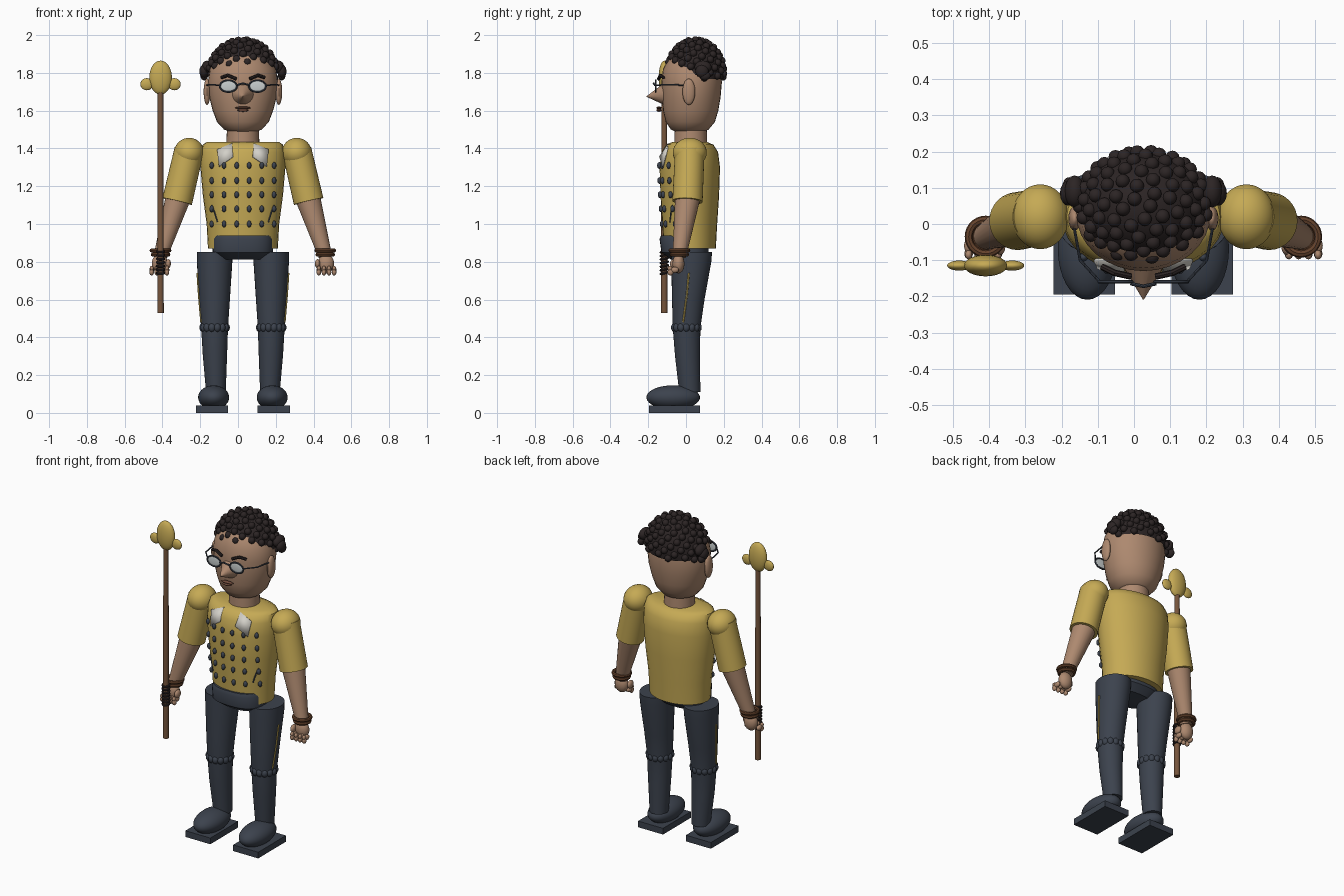
import bpy, bmesh, math
from mathutils import Vector, Matrix

if "Cube" in bpy.data.objects:
    bpy.data.objects.remove(bpy.data.objects["Cube"])

CX = 0.026  # body axis, shifted because of the staff


def material(name, r, g, b):
    m = bpy.data.materials.new(name)
    m.use_nodes = True
    m.diffuse_color = (r, g, b, 1)
    bsdf = m.node_tree.nodes["Principled BSDF"]
    bsdf.inputs["Base Color"].default_value = (r, g, b, 1)
    bsdf.inputs["Roughness"].default_value = 0.7
    return m


GOLD = material("mustard", 0.56, 0.40, 0.09)
SKIN = material("skin", 0.42, 0.25, 0.16)
SLATE = material("slate", 0.045, 0.055, 0.075)
HAIR = material("hair black", 0.025, 0.018, 0.018)
WOOD = material("wood", 0.18, 0.09, 0.045)
LEATHER = material("leather", 0.13, 0.055, 0.025)
WHITE = material("collar white", 0.65, 0.63, 0.58)
LENS = material("lens grey", 0.58, 0.62, 0.62)
LIP = material("lip brown", 0.16, 0.07, 0.045)


def finish(ob, mat):
    ob.data.materials.append(mat)
    bpy.ops.object.select_all(action="DESELECT")
    ob.select_set(True)
    bpy.context.view_layer.objects.active = ob
    if ob.type == "CURVE":
        bpy.ops.object.convert(target="MESH")
    bpy.ops.object.shade_smooth_by_angle(angle=math.radians(40))
    return ob


def build(name, bm, mat):
    bmesh.ops.recalc_face_normals(bm, faces=bm.faces)
    me = bpy.data.meshes.new(name)
    bm.to_mesh(me)
    bm.free()
    ob = bpy.data.objects.new(name, me)
    ob.location.x = CX
    bpy.context.collection.objects.link(ob)
    return finish(ob, mat)


def loft(name, rings, mat, n=2, sides=32):
    """Skin a stack of (x, y, z, rx, ry) rings; n squares the section."""
    bm = bmesh.new()
    loops = []
    for x, y, z, rx, ry in rings:
        loop = []
        for i in range(sides):
            a = math.tau * i / sides
            c, s = math.cos(a), math.sin(a)
            px = math.copysign(abs(c) ** (2 / n), c)
            py = math.copysign(abs(s) ** (2 / n), s)
            loop.append(bm.verts.new((x + rx * px, y + ry * py, z)))
        loops.append(loop)
    for lo, hi in zip(loops, loops[1:]):
        for i in range(sides):
            j = (i + 1) % sides
            bm.faces.new((lo[i], lo[j], hi[j], hi[i]))
    bm.faces.new(loops[0])
    bm.faces.new(loops[-1])
    return build(name, bm, mat)


def balls(name, items, mat, seg=16, keep=None):
    """Ellipsoids from (centre, radii) pairs, merged in one object."""
    bm = bmesh.new()
    for c, r in items:
        m = Matrix.Translation(c) @ Matrix.Diagonal((*r, 1))
        bmesh.ops.create_uvsphere(bm, u_segments=seg, v_segments=seg // 2 + 1, radius=1, matrix=m)
    if keep:
        low = [v for v in bm.verts if not keep(v.co)]
        bmesh.ops.delete(bm, geom=low, context="VERTS")
    return build(name, bm, mat)


def rod(name, p, q, r1, r2, mat, sides=24):
    p, q = Vector(p), Vector(q)
    d = q - p
    bm = bmesh.new()
    m = Matrix.Translation((p + q) / 2) @ d.to_track_quat("Z", "Y").to_matrix().to_4x4()
    bmesh.ops.create_cone(bm, cap_ends=True, segments=sides, radius1=r1, radius2=r2, depth=d.length, matrix=m)
    return build(name, bm, mat)


def wire(name, pts, r, mat, closed=False):
    cu = bpy.data.curves.new(name, "CURVE")
    cu.dimensions = "3D"
    cu.bevel_depth = r
    cu.bevel_resolution = 2
    cu.use_fill_caps = True
    sp = cu.splines.new("POLY")
    sp.points.add(len(pts) - 1)
    for point, co in zip(sp.points, pts):
        point.co = (*co, 1)
    sp.use_cyclic_u = closed
    ob = bpy.data.objects.new(name, cu)
    ob.location.x = CX
    bpy.context.collection.objects.link(ob)
    return finish(ob, mat)


def circle(c, u, v, n=28):
    c, u, v = Vector(c), Vector(u), Vector(v)
    return [c + u * math.cos(math.tau * i / n) + v * math.sin(math.tau * i / n) for i in range(n)]


# Torso: rings of (z, rx, ry) about y = 0.02
TORSO = [(0.87, .185, .138), (1.0, .192, .145), (1.15, .212, .155), (1.3, .225, .16),
         (1.38, .222, .15), (1.42, .212, .125), (1.435, .19, .09)]


def torso_y(x, z):
    for (z0, a0, b0), (z1, a1, b1) in zip(TORSO, TORSO[1:]):
        if z <= z1:
            t = (z - z0) / (z1 - z0)
            rx, ry = a0 + t * (a1 - a0), b0 + t * (b1 - b0)
            return 0.02 - ry * math.sqrt(max(0, 1 - (x / rx) ** 2))


loft("torso", [(0, .02, *t) for t in TORSO], GOLD)
loft("pelvis", [(0, 0, .812, .11, .08), (0, -.005, .85, .16, .125),
                (0, -.01, .92, .16, .13), (0, -.01, .94, .15, .122)], SLATE, n=2.6)
studs = [(x, z) for z in (1.0, 1.08, 1.155, 1.23, 1.31) for x in (-.165, -.1, -.033, .033, .1, .165)]
balls("vest_studs", [((x, torso_y(x, z) - .004, z), (.012, .012, .018)) for x, z in studs], SLATE, 12)

# Neck, head and ears
loft("neck", [(0, .025, 1.4, .088, .088), (0, .025, 1.53, .084, .084)], SKIN)
loft("head", [(0, .02, 1.488, .07, .075), (0, .02, 1.5, .1, .1), (0, .023, 1.54, .137, .13),
              (0, .025, 1.6, .16, .146), (0, .028, 1.67, .178, .155), (0, .03, 1.75, .186, .16),
              (0, .03, 1.82, .175, .152), (0, .035, 1.88, .14, .125), (0, .04, 1.92, .09, .08)], SKIN)
rod("nose", (0, -.115, 1.685), (0, -.208, 1.675), .058, .002, SKIN)

# Hair: cap cut along a hairline, curls, side tufts
hair_c, hair_r = Vector((0, .05, 1.8)), Vector((.178, .15, .175))


def above_hairline(p):
    t = min(1, max(0, (p.y + .12) / .22))
    return p.z > 1.845 - .09 * t


balls("hair_cap", [(hair_c, hair_r)], HAIR, 48, above_hairline)
curls = []
for i in range(170):
    h = 1 - 2 * (i + .5) / 170
    a, w = i * math.pi * (3 - math.sqrt(5)), math.sqrt(1 - h * h)
    p = hair_c + Vector((hair_r.x * w * math.cos(a), hair_r.y * w * math.sin(a), hair_r.z * h))
    if above_hairline(p - Vector((0, 0, .015))):
        curls.append((p, (.02, .02, .02)))
balls("hair_curls", curls, HAIR, 12)

# Glasses bridge, mouth
wire("glasses_bridge", [(-.035, -.165, 1.735), (0, -.172, 1.745), (.035, -.165, 1.735)], .005, SLATE)
balls("mouth", [((0, -.143, 1.615), (.042, .014, .007)), ((0, -.143, 1.602), (.03, .014, .008))], LIP)

for s, side in ((1, "left"), (-1, "right")):
    balls(side + "_ear", [((s * .19, .015, 1.7), (.018, .034, .07))], SKIN)
    balls(side + "_hair_tuft", [((s * .19, .09, 1.83), (.028, .045, .035)),
                                ((s * .207, .085, 1.808), (.024, .035, .035)),
                                ((s * .205, .1, 1.785), (.02, .03, .025))], HAIR)
    # Glasses and brow
    lens = (s * .077, -.16, 1.73)
    balls(side + "_lens", [(lens, (.043, .004, .029))], LENS, 24)
    wire(side + "_lens_frame", circle(lens, (.045, 0, 0), (0, 0, .031)), .005, SLATE, True)
    wire(side + "_temple", [(s * .12, -.16, 1.735), (s * .175, -.1, 1.737), (s * .195, .01, 1.735)], .004, SLATE)
    wire(side + "_eyebrow", [(s * .115, -.118, 1.775), (s * .08, -.135, 1.787), (s * .035, -.145, 1.768)], .009, HAIR)

    # Collar flap
    bm = bmesh.new()
    flap = [(.137, 1.395), (.058, 1.428), (.053, 1.357), (.127, 1.305)]
    bm.faces.new([bm.verts.new((s * x, torso_y(x, z) - .014, z)) for x, z in flap])
    collar = build(side + "_collar", bm, WHITE)
    collar.modifiers.new("thickness", "SOLIDIFY").thickness = .008
    # Pocket slit
    slit = [(.165, 1.1), (.15, 1.06), (.135, 1.01)]
    wire(side + "_pocket", [(s * x, torso_y(x, z) - .001, z) for x, z in slit], .004, SLATE)

    # Arm
    balls(side + "_shoulder", [((s * .285, .02, 1.378), (.079, .09, .078))], GOLD, 32)
    rod(side + "_sleeve", (s * .285, .02, 1.39), (s * .348, .008, 1.12), .078, .08, GOLD, 32)
    rod(side + "_forearm", (s * .34, .01, 1.15), (s * .436, -.035, .83), .068, .036, SKIN)
    for k, (z, r) in enumerate(((.86, .047), (.838, .041))):
        wire(f"{side}_bracelet_{k + 1}", circle((s * .436, -.035, z), (r, 0, 0), (0, r, 0)), .011, LEATHER, True)

    # Hand with fingers and thumb
    hand = [((s * .44, -.04, .79), (.043, .032, .052))]
    for k in range(4):
        x = s * (.402 + .027 * k)
        hand += [((x, -.06, .757), (.013, .022, .016)), ((x, -.082, .745), (.012, .016, .018)),
                 ((x, -.085, .765), (.01, .013, .014))]
    hand.append(((s * .395, -.06, .79), (.014, .026, .024)))
    balls(side + "_hand", hand, SKIN)

    # Leg, knee trim and side seam
    loft(side + "_leg", [(s * .143, .02, .11, .052, .056), (s * .148, .008, .3, .064, .066),
                         (s * .15, .003, .45, .071, .073), (s * .15, .012, .6, .081, .086),
                         (s * .15, .028, .8, .094, .106), (s * .15, .03, .852, .094, .108)], SLATE)
    knee = circle((s * .15, .002, .452), (.062, 0, 0), (0, .064, 0), 14)
    balls(side + "_knee_trim", [(p, (.019, .019, .024)) for p in knee], SLATE)
    wire(side + "_trouser_seam", [(s * .241, .015, .74), (s * .233, .004, .62), (s * .221, -.015, .48)], .005, GOLD)

    # Shoe
    balls(side + "_shoe", [((s * .155, -.068, .082), (.082, .142, .064))], SLATE, 32)
    bm = bmesh.new()
    bmesh.ops.create_cube(bm, size=1, matrix=Matrix.Translation((s * .163, -.06, .019)) @ Matrix.Diagonal((.17, .27, .038, 1)))
    build(side + "_sole", bm, SLATE)

# Staff with grip and lobed head
SX, SY = -.436, -.115
rod("staff", (SX, SY, .53), (SX, SY, 1.72), .017, .015, WOOD, 16)
for k in range(7):
    wire(f"staff_grip_{k + 1}", circle((SX, SY, .74 + .019 * k), (.018, 0, 0), (0, .018, .004), 16), .007, HAIR, True)
balls("staff_head", [((SX, SY, 1.775), (.06, .03, .09)), ((SX - .073, SY, 1.74), (.034, .014, .032)),
                     ((SX + .073, SY, 1.74), (.034, .014, .032))], GOLD, 24)
